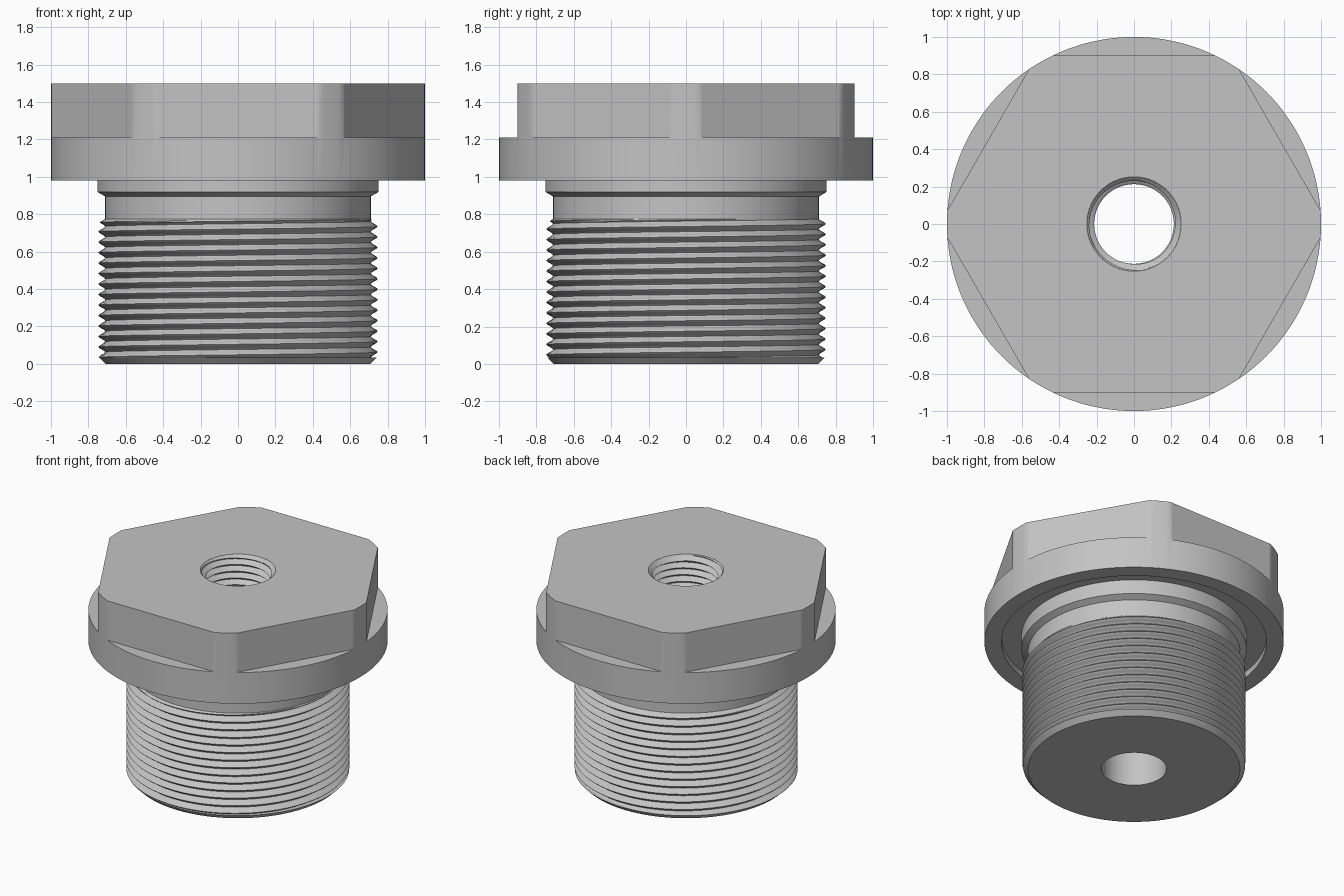
import bpy, bmesh, math

cube = bpy.data.objects.get("Cube")
if cube:
    bpy.data.objects.remove(cube, do_unlink=True)

GREY = (0.55, 0.55, 0.55, 1)
steel = bpy.data.materials.new("grey steel")
steel.use_nodes = True
steel.diffuse_color = GREY
steel.node_tree.nodes["Principled BSDF"].inputs["Base Color"].default_value = GREY

TAU = 2 * math.pi
APOTHEM = 0.9                                  # centre to wrench flat
HALF_FLAT = math.acos(APOTHEM)                 # half angle covered by one flat


def finish(bm, name):
    bmesh.ops.remove_doubles(bm, verts=bm.verts, dist=1e-5)
    bmesh.ops.dissolve_degenerate(bm, edges=bm.edges, dist=1e-5)
    mesh = bpy.data.meshes.new(name)
    bm.to_mesh(mesh)
    bm.free()
    mesh.materials.append(steel)
    obj = bpy.data.objects.new(name, mesh)
    bpy.context.collection.objects.link(obj)
    bpy.ops.object.select_all(action='DESELECT')
    obj.select_set(True)
    bpy.context.view_layer.objects.active = obj
    bpy.ops.object.shade_smooth_by_angle(angle=math.radians(30))
    return obj


def hex_radius(a):
    """Hexagon with its corners rounded off by the unit circle."""
    off = (a + math.pi / 6) % (math.pi / 3) - math.pi / 6   # angle from a corner
    return min(1.0, APOTHEM / math.cos(math.pi / 6 - abs(off)))


def lathe(name, profile, angles):
    """Closed profile of (radius or radius function, z) turned about z."""
    bm = bmesh.new()
    cols = []
    for a in angles:
        col = []
        for r, z in profile:
            rad = r(a) if callable(r) else r
            col.append(bm.verts.new((rad * math.cos(a), rad * math.sin(a), z)))
        cols.append(col)
    n = len(profile)
    for i, col in enumerate(cols):
        nxt = cols[(i + 1) % len(cols)]
        for k in range(n):
            m = (k + 1) % n
            bm.faces.new((col[k], nxt[k], nxt[m], col[m]))
    return finish(bm, name)


def thread(name, z0, z1, pitch, root, crest, clip, outward=True, segs=96, rows=8):
    """Helical V thread; clip trims the radius near both ends."""
    bm = bmesh.new()
    turns = math.ceil((z1 - z0) / pitch) + 1
    cols = []
    for i in range(segs + 1):
        a = TAU * i / segs
        col = []
        for k in range(turns * rows + 1):
            z = z0 + pitch * (k / rows - 1 + i / segs)
            z = min(max(z, z0), z1)
            phase = ((z - z0) / pitch - i / segs) % 1.0
            tri = 1 - abs(2 * phase - 1)                   # 0 at root, 1 at crest
            t = min(max((tri - 0.125) / 0.75, 0), 1)
            r = clip(root + (crest - root) * t, z)
            col.append(bm.verts.new((r * math.cos(a), r * math.sin(a), z)))
        cols.append(col)
    for c, d in zip(cols, cols[1:]):
        for k in range(len(c) - 1):
            quad = (c[k], d[k], d[k + 1], c[k + 1])
            bm.faces.new(quad if outward else quad[::-1])
    return finish(bm, name)


# Even angles plus the exact ends of each wrench flat
angles = {round(math.radians(2.5 * i), 6) for i in range(144)}
for i in range(6):
    mid = math.radians(30 + 60 * i)
    angles |= {round(mid - HALF_FLAT, 6), round(mid + HALF_FLAT, 6)}

# Plug body: bottom face, core, neck, collar, seal groove, flange, hex head, bore
lathe("plug_body", [
    (0.217, 0), (0.708, 0), (0.743, 0.035), (0.70, 0.035), (0.70, 0.775),
    (0.71, 0.775), (0.71, 0.895), (0.752, 0.92), (0.752, 1.025),
    (0.885, 1.025), (0.885, 0.98), (1.0, 0.98), (1.0, 1.21),
    (hex_radius, 1.21), (hex_radius, 1.5),
    (0.252, 1.5), (0.252, 0.85), (0.217, 0.85),
], sorted(angles))

# Outer thread, chamfered at both ends
thread("outer_thread", 0.035, 0.775, 0.056, 0.710, 0.747,
       lambda r, z: min(r, 0.71 + (0.775 - z) * 1.8))

# Inner thread with a countersunk mouth
thread("inner_thread", 0.85, 1.5, 0.05, 0.248, 0.213,
       lambda r, z: max(r, 0.252 - (1.5 - z)), outward=False, segs=64)
